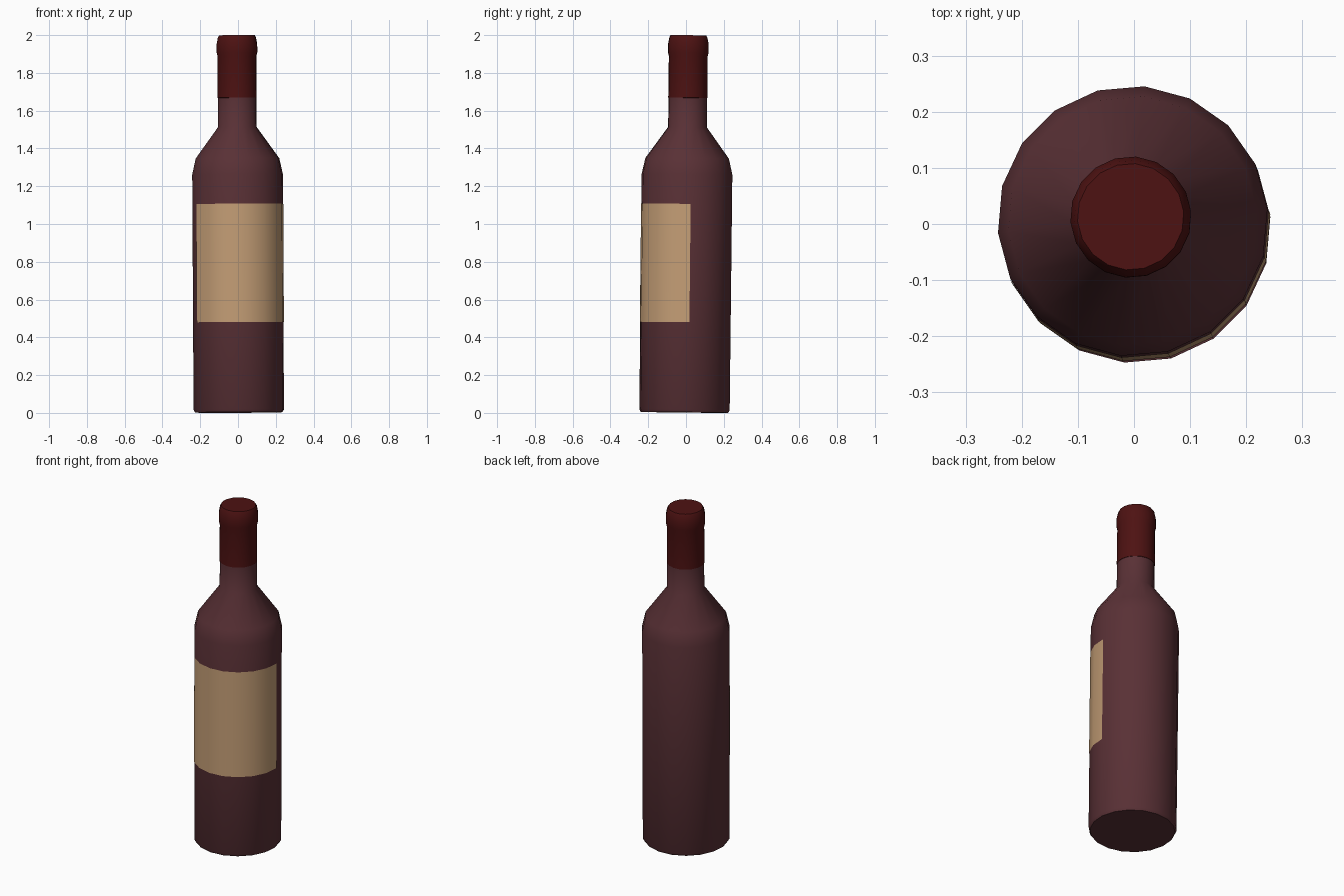
import bpy, bmesh
from math import radians, cos, sin

if "Cube" in bpy.data.objects:
    bpy.data.objects.remove(bpy.data.objects["Cube"])

SIDES = 18
STEP = 360 / SIDES
OFFSET = 5.0            # angle of the first vertex column
TILT = (-0.0105, -0.005, 0)
BASE = (0.004, -0.008, 0.0027)


def material(name, rgb):
    m = bpy.data.materials.new(name)
    m.diffuse_color = (*rgb, 1)
    m.use_nodes = True
    m.node_tree.nodes["Principled BSDF"].inputs["Base Color"].default_value = m.diffuse_color
    return m


def lathe(name, profile, mat, first=0, count=SIDES, cap_bottom=False, cap_top=False):
    """Spin a (radius, z) profile around z over `count` of the 18 sides."""
    bm = bmesh.new()
    closed = count == SIDES
    cols = count if closed else count + 1
    rings = []
    for r, z in profile:
        angles = [radians(OFFSET + (first + i) * STEP) for i in range(cols)]
        rings.append([bm.verts.new((r * cos(a), r * sin(a), z)) for a in angles])
    for low, high in zip(rings, rings[1:]):
        for i in range(count):
            j = (i + 1) % cols
            bm.faces.new((low[i], low[j], high[j], high[i]))
    if cap_bottom:
        bm.faces.new(rings[0][::-1])
    if cap_top:
        bm.faces.new(rings[-1])
    mesh = bpy.data.meshes.new(name)
    bm.to_mesh(mesh)
    bm.free()
    mesh.materials.append(mat)
    ob = bpy.data.objects.new(name, mesh)
    bpy.context.collection.objects.link(ob)
    ob.rotation_euler = TILT
    ob.location = BASE
    bpy.ops.object.select_all(action='DESELECT')
    ob.select_set(True)
    bpy.context.view_layer.objects.active = ob
    bpy.ops.object.shade_smooth_by_angle(angle=radians(40))
    return ob


glass = material("dark_glass", (0.10, 0.03, 0.036))
paper = material("label_paper", (0.55, 0.34, 0.18))
foil = material("red_foil", (0.075, 0.006, 0.006))

# Glass body, shoulder and neck
lathe("bottle", [(0.232, 0), (0.24, 0.014), (0.241, 1.26), (0.222, 1.345),
                 (0.103, 1.51), (0.102, 1.68)], glass, cap_bottom=True)

# Paper label wrapped round eight sides of the front right
lathe("label", [(0.2422, 0.477), (0.2422, 1.103)], paper, first=10, count=8)

# Foil capsule with rounded lip
lathe("capsule", [(0.102, 1.665), (0.104, 1.666), (0.103, 1.885), (0.108, 1.905),
                  (0.108, 1.95), (0.101, 1.985), (0.095, 1.9965)], foil, cap_top=True)
